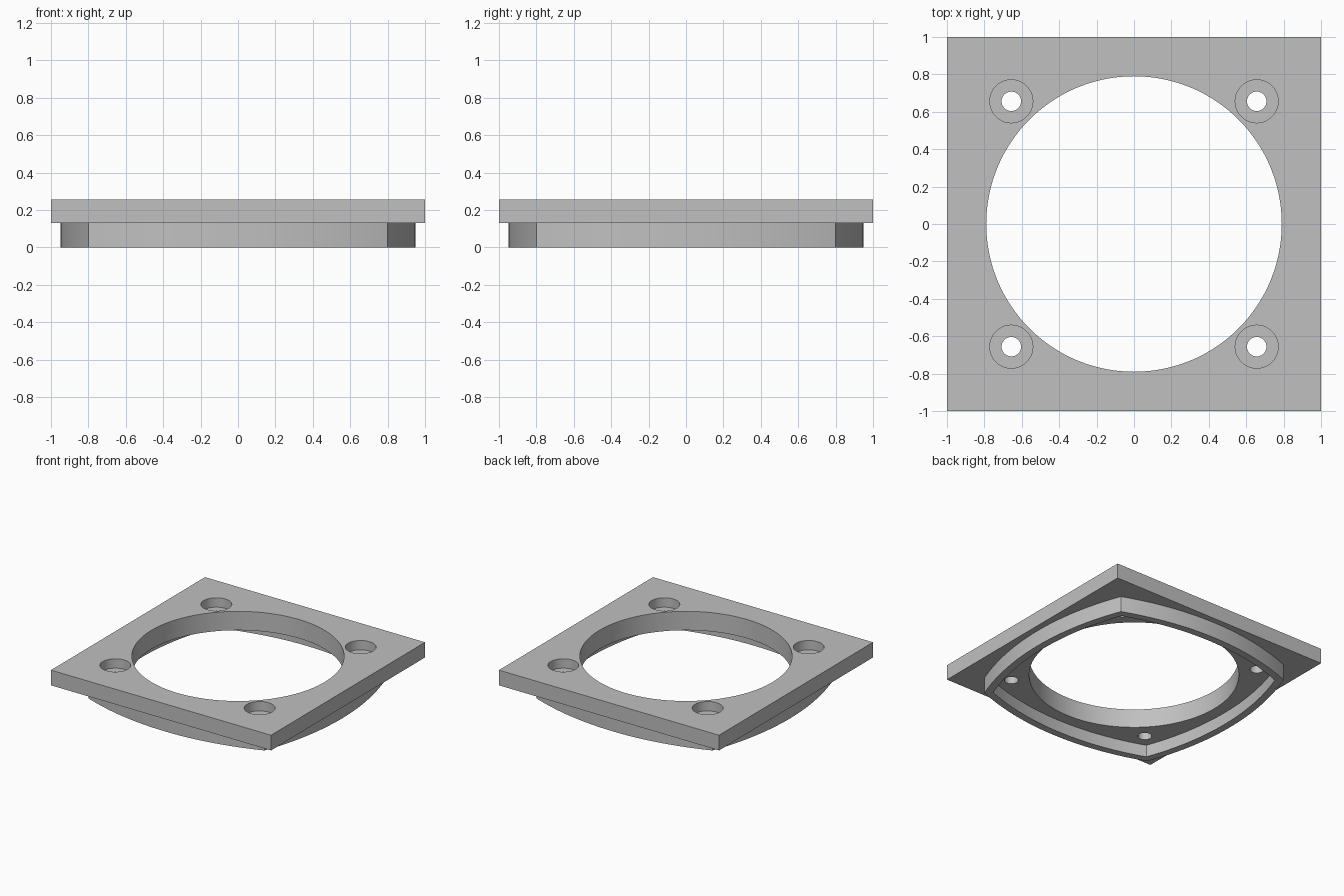
import bpy, bmesh, math

if "Cube" in bpy.data.objects:
    bpy.data.objects.remove(bpy.data.objects["Cube"], do_unlink=True)

# One plain grey for everything
grey = bpy.data.materials.new("plain grey")
grey.use_nodes = True
GREY = (0.53, 0.53, 0.53, 1)
grey.diffuse_color = GREY
grey.node_tree.nodes["Principled BSDF"].inputs["Base Color"].default_value = GREY


def prism(name, outline, z0, z1):
    """Extrude a flat outline from z0 up to z1."""
    bm = bmesh.new()
    base = bm.faces.new([bm.verts.new((x, y, z0)) for x, y in outline])
    top = bmesh.ops.extrude_face_region(bm, geom=[base])["geom"]
    moved = [v for v in top if isinstance(v, bmesh.types.BMVert)]
    bmesh.ops.translate(bm, vec=(0, 0, z1 - z0), verts=moved)
    bmesh.ops.recalc_face_normals(bm, faces=bm.faces)
    mesh = bpy.data.meshes.new(name)
    bm.to_mesh(mesh)
    bm.free()
    mesh.materials.append(grey)
    obj = bpy.data.objects.new(name, mesh)
    bpy.context.collection.objects.link(obj)
    return obj


def circle(x, y, r, n):
    return [(x + r * math.cos(math.tau * i / n), y + r * math.sin(math.tau * i / n))
            for i in range(n)]


def bulged_square(corner, bulge, steps=24):
    """Square outline whose four sides are shallow outward arcs."""
    rise = bulge - corner
    radius = (corner ** 2 + rise ** 2) / (2 * rise)
    half = math.asin(corner / radius)
    pts = []
    for side in range(4):
        c, s = math.cos(side * math.pi / 2), math.sin(side * math.pi / 2)
        for i in range(steps):
            a = half * (2 * i / steps - 1)
            x, y = bulge - radius + radius * math.cos(a), radius * math.sin(a)
            pts.append((x * c - y * s, x * s + y * c))
    return pts


def combine(target, tool, operation):
    """Apply a boolean and remove its helper."""
    tool.hide_render = True
    mod = target.modifiers.new("boolean", 'BOOLEAN')
    mod.operation, mod.solver, mod.object = operation, 'EXACT', tool
    bpy.context.view_layer.objects.active = target
    bpy.ops.object.modifier_apply(modifier=mod.name)
    bpy.data.objects.remove(tool, do_unlink=True)


# Square plate with the curved locating skirt beneath it
plate = prism("mounting_plate", [(-1, -1), (1, -1), (1, 1), (-1, 1)], 0.13, 0.255)
combine(plate, prism("skirt", bulged_square(0.80, 0.95), 0, 0.2), 'UNION')

# Hollow of the skirt and the large round opening
combine(plate, prism("skirt_hollow", bulged_square(0.753, 0.89), -0.1, 0.1), 'DIFFERENCE')
combine(plate, prism("opening", circle(0, 0, 0.79, 128), -0.2, 0.5), 'DIFFERENCE')

# Counterbored screw holes in the corners
for sx in (-1, 1):
    for sy in (-1, 1):
        x, y = 0.656 * sx, 0.656 * sy
        combine(plate, prism("screw_hole", circle(x, y, 0.052, 40), -0.2, 0.5), 'DIFFERENCE')
        combine(plate, prism("counterbore", circle(x, y, 0.115, 56), 0.178, 0.5), 'DIFFERENCE')

# Smooth round walls, crisp edges
bpy.ops.object.select_all(action='DESELECT')
plate.select_set(True)
bpy.context.view_layer.objects.active = plate
bpy.ops.object.shade_smooth_by_angle(angle=math.radians(30))
